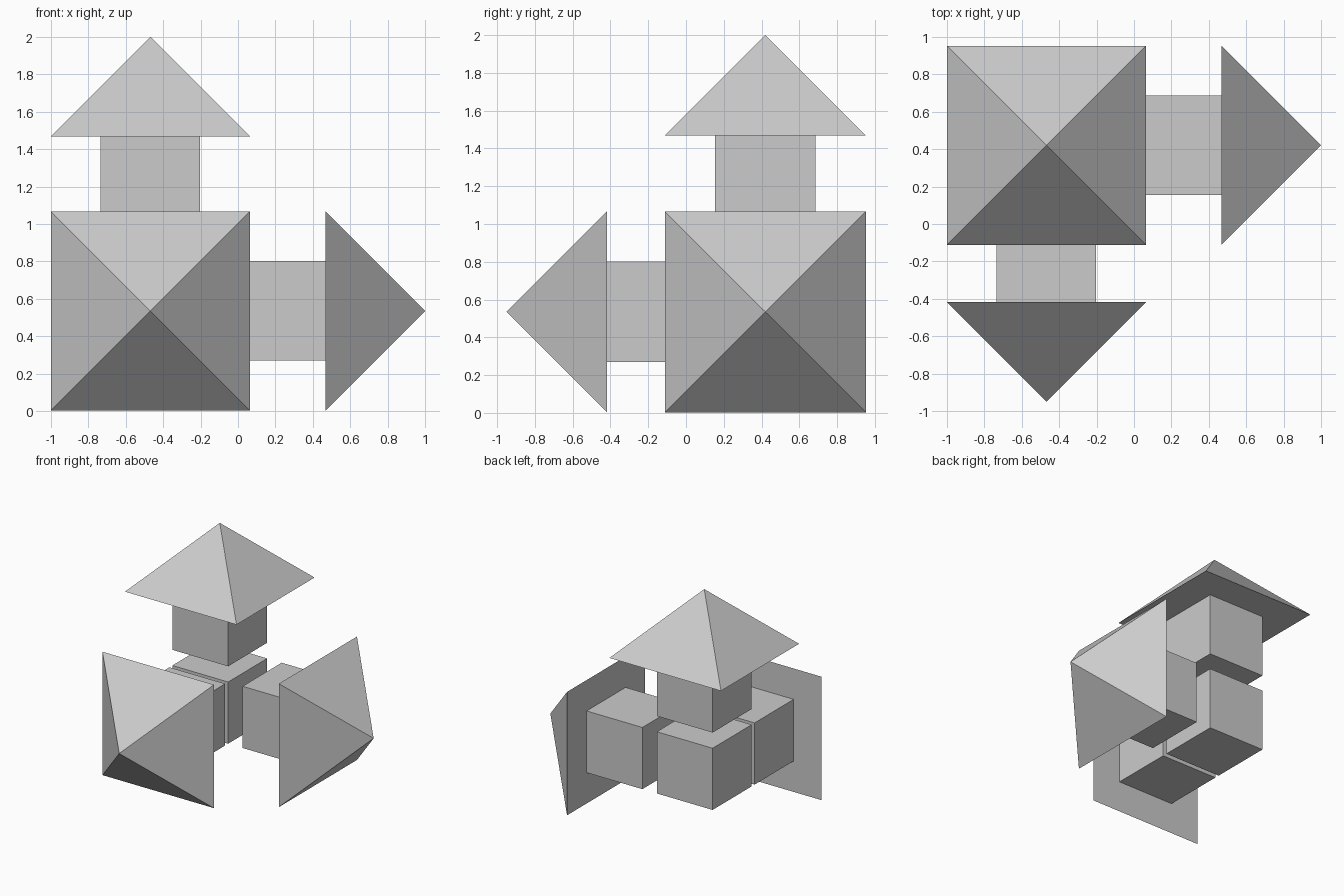
import bpy, bmesh
from math import pi, sqrt
from mathutils import Matrix, Vector, Euler

if "Cube" in bpy.data.objects:
    bpy.data.objects.remove(bpy.data.objects["Cube"])

CENTRE = Vector((-0.468, 0.42, 0.535))
CUBE = 0.532          # cube edge, also pyramid height
HALF_BASE = 0.532     # half of the pyramid base


def finish(name, bm, loc, rot=(0, 0, 0)):
    bmesh.ops.recalc_face_normals(bm, faces=bm.faces)
    mesh = bpy.data.meshes.new(name)
    bm.to_mesh(mesh)
    bm.free()
    ob = bpy.data.objects.new(name, mesh)
    ob.location = loc
    ob.rotation_euler = rot
    bpy.context.collection.objects.link(ob)


def cube(name, loc):
    bm = bmesh.new()
    bmesh.ops.create_cube(bm, size=CUBE)
    finish(name, bm, loc)


def pyramid(name, base, rot):
    # four-sided cone, turned so its base is square to the axes, base at origin
    bm = bmesh.new()
    bmesh.ops.create_cone(bm, cap_ends=True, segments=4,
                          radius1=HALF_BASE * sqrt(2), radius2=0, depth=CUBE,
                          matrix=Matrix.Translation((0, 0, CUBE / 2)) @ Matrix.Rotation(pi / 4, 4, 'Z'))
    bmesh.ops.remove_doubles(bm, verts=bm.verts, dist=1e-5)
    finish(name, bm, base, rot)


# Central cube
cube("centre_cube", CENTRE)

# Three arrows: name, rotation from +z, distance from centre to head base
for name, rot, dist in (("up", (0, 0, 0), 0.933),
                        ("right", (0, pi / 2, 0), 0.936),
                        ("front", (pi / 2, 0, 0), 0.838)):
    axis = Euler(rot).to_matrix() @ Vector((0, 0, 1))
    cube(name + "_arrow_shaft", CENTRE + axis * (dist - CUBE / 2))
    pyramid(name + "_arrow_head", CENTRE + axis * dist, rot)
